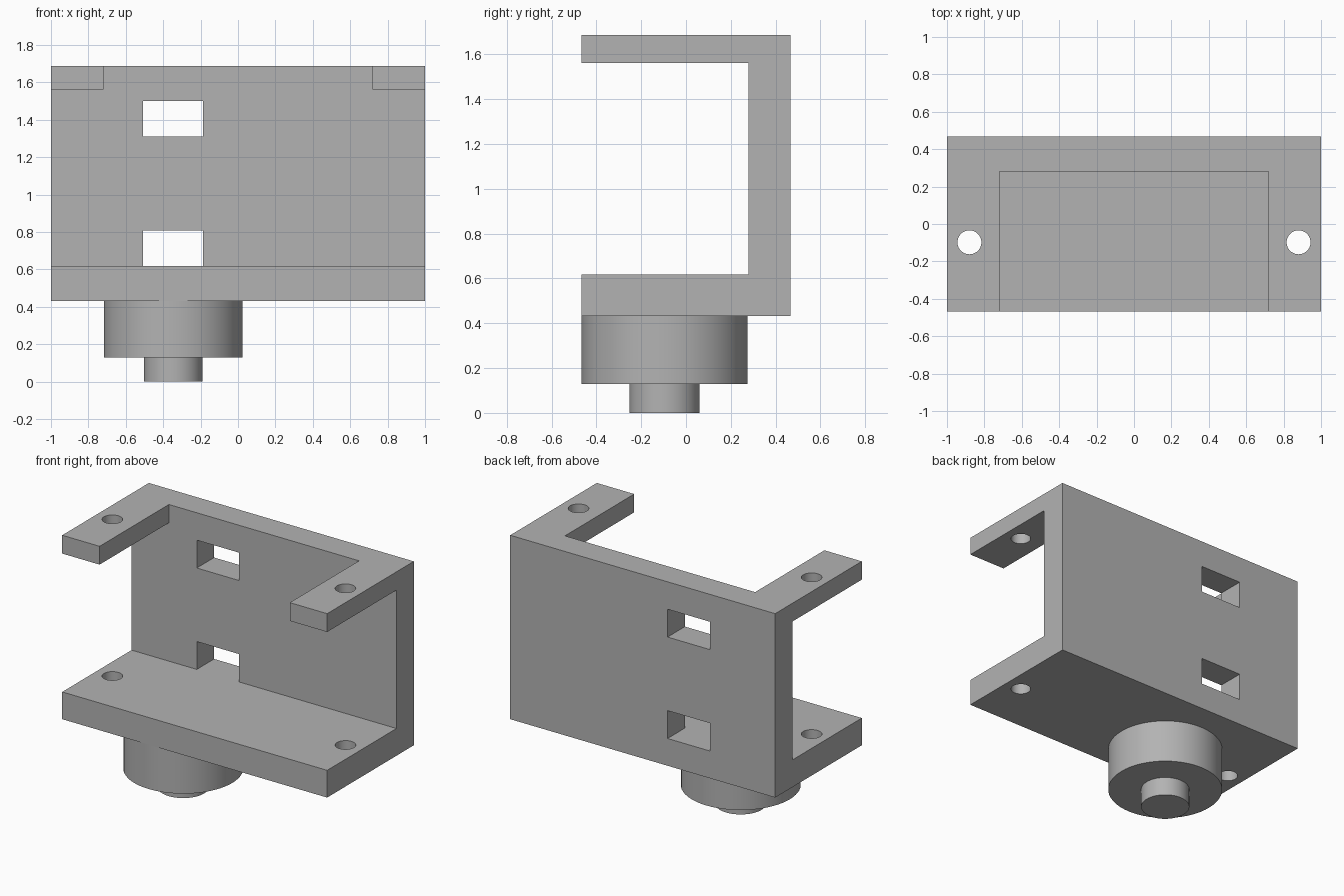
import bpy
import bmesh
import math

cube = bpy.data.objects.get("Cube")
if cube:
    bpy.data.objects.remove(cube, do_unlink=True)

GREY = (0.45, 0.45, 0.45, 1.0)
grey = bpy.data.materials.new("plain grey")
grey.use_nodes = True
grey.diffuse_color = GREY
grey.node_tree.nodes["Principled BSDF"].inputs["Base Color"].default_value = GREY

# Main dimensions
HALF_X, FRONT, BACK, WALL = 1.0, -0.467, 0.467, 0.28
BASE, FLOOR, CEILING, TOP = 0.432, 0.618, 1.562, 1.687
ARM = 0.718
AXIS_X, AXIS_Y = -0.346, -0.096
HOLE_X, HOLE_R = 0.88, 0.064


def finish(name, bm):
    bmesh.ops.recalc_face_normals(bm, faces=bm.faces)
    mesh = bpy.data.meshes.new(name)
    bm.to_mesh(mesh)
    bm.free()
    mesh.materials.append(grey)
    obj = bpy.data.objects.new(name, mesh)
    bpy.context.collection.objects.link(obj)
    return obj


def extrude(name, points, direction):
    bm = bmesh.new()
    face = bm.faces.new([bm.verts.new(p) for p in points])
    result = bmesh.ops.extrude_face_region(bm, geom=[face])
    moved = [v for v in result["geom"] if isinstance(v, bmesh.types.BMVert)]
    bmesh.ops.translate(bm, verts=moved, vec=direction)
    return finish(name, bm)


def box(name, x0, x1, y0, y1, z0, z1):
    corners = [(x0, y0, z0), (x1, y0, z0), (x1, y1, z0), (x0, y1, z0)]
    return extrude(name, corners, (0, 0, z1 - z0))


def cylinder(name, x, y, radius, z0, z1, sides=64):
    ring = [(x + radius * math.cos(math.tau * i / sides),
             y + radius * math.sin(math.tau * i / sides), z0) for i in range(sides)]
    return extrude(name, ring, (0, 0, z1 - z0))


def select_only(obj):
    bpy.ops.object.select_all(action="DESELECT")
    obj.select_set(True)
    bpy.context.view_layer.objects.active = obj


def cut(target, cutter):
    cutter.hide_render = True
    mod = target.modifiers.new("cut", "BOOLEAN")
    mod.operation, mod.solver, mod.object = "DIFFERENCE", "EXACT", cutter
    select_only(target)
    bpy.ops.object.modifier_apply(modifier=mod.name)
    bpy.data.objects.remove(cutter, do_unlink=True)


# Bracket: one C-shaped profile extruded along its width
profile = [(FRONT, BASE), (BACK, BASE), (BACK, TOP), (FRONT, TOP),
           (FRONT, CEILING), (WALL, CEILING), (WALL, FLOOR), (FRONT, FLOOR)]
bracket = extrude("bracket", [(-HALF_X, y, z) for y, z in profile], (2 * HALF_X, 0, 0))

# Opening between the two upper arms
cut(bracket, box("arm_gap", -ARM, ARM, -1, WALL, CEILING - 0.1, TOP + 0.1))

# Rectangular slots through the back wall
for low, high in ((FLOOR, 0.808), (1.31, 1.5)):
    cut(bracket, box("slot", -0.507, -0.188, WALL - 0.05, 1, low, high))

# Screw holes through the arms and base plate
for side in (-1, 1):
    cut(bracket, cylinder("screw_hole", side * HOLE_X, -0.098, HOLE_R, BASE - 0.1, TOP + 0.1, 40))

# Round boss and shaft under the base plate
boss = cylinder("boss", AXIS_X, AXIS_Y, 0.371, 0.13, BASE)
shaft = cylinder("shaft", AXIS_X, AXIS_Y, 0.157, 0, 0.13)

for obj in (bracket, boss, shaft):
    select_only(obj)
    bpy.ops.object.shade_smooth_by_angle(angle=math.radians(30))
